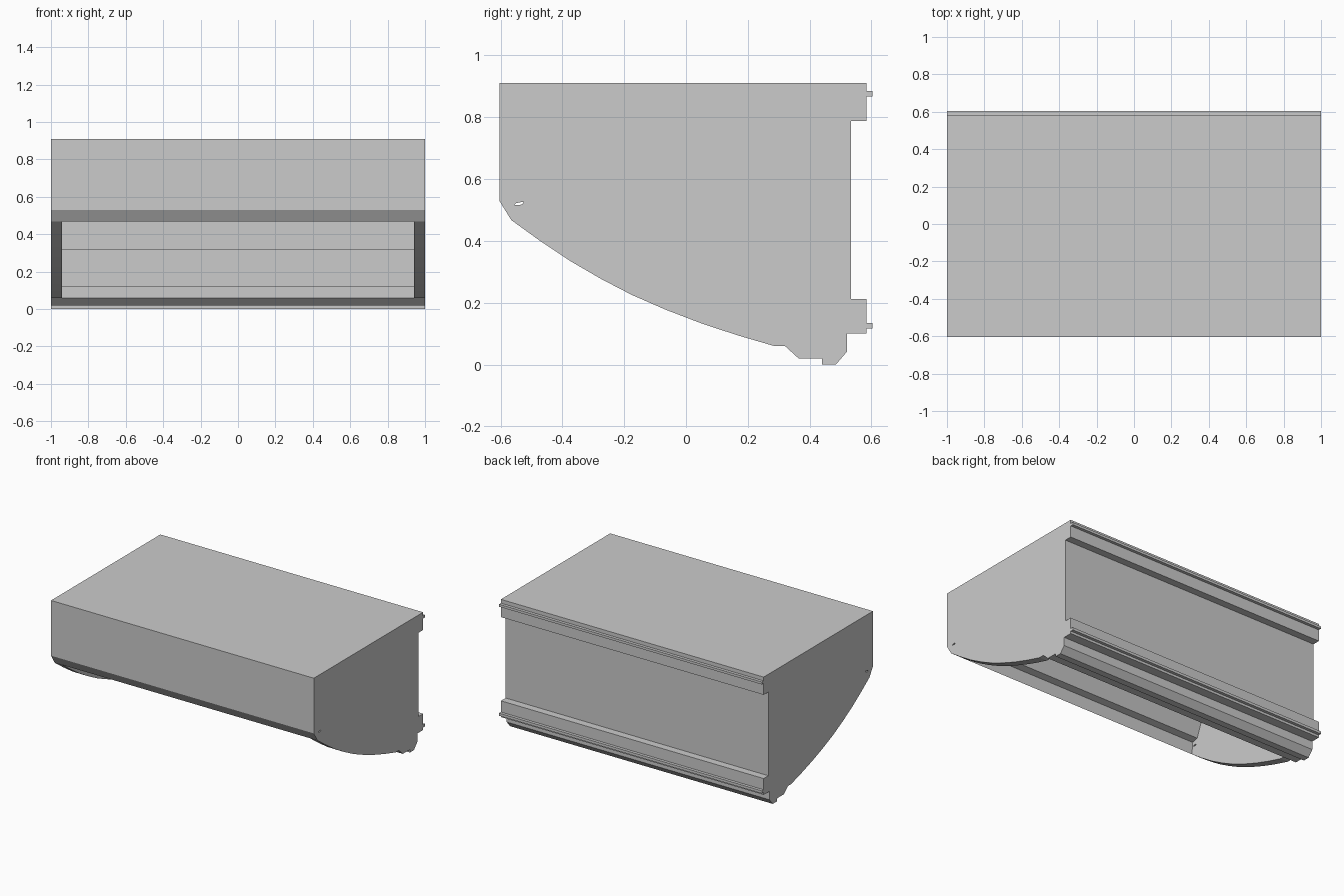
import bpy, bmesh

if "Cube" in bpy.data.objects:
    bpy.data.objects.remove(bpy.data.objects["Cube"])


def extrude_profile(name, points, half_width):
    """Prism along x from a closed (y, z) outline."""
    bm = bmesh.new()
    face = bm.faces.new([bm.verts.new((-half_width, y, z)) for y, z in points])
    ext = bmesh.ops.extrude_face_region(bm, geom=[face])
    moved = [v for v in ext["geom"] if isinstance(v, bmesh.types.BMVert)]
    bmesh.ops.translate(bm, verts=moved, vec=(2 * half_width, 0, 0))
    bmesh.ops.recalc_face_normals(bm, faces=bm.faces)
    mesh = bpy.data.meshes.new(name)
    bm.to_mesh(mesh)
    bm.free()
    obj = bpy.data.objects.new(name, mesh)
    bpy.context.collection.objects.link(obj)
    return obj


def cut(target, cutter):
    """Subtract the cutter and remove it."""
    cutter.hide_render = True
    mod = target.modifiers.new("cut", 'BOOLEAN')
    mod.operation = 'DIFFERENCE'
    mod.solver = 'EXACT'
    mod.object = cutter
    bpy.context.view_layer.objects.active = target
    bpy.ops.object.modifier_apply(modifier=mod.name)
    bpy.data.objects.remove(cutter)


# Housing: boxy top, faceted curved underside, stepped sill and back rails
back = [(-0.604, 0.91), (0.584, 0.91), (0.584, 0.788), (0.533, 0.788),
        (0.533, 0.212), (0.584, 0.212), (0.584, 0.10), (0.521, 0.10)]
sill = [(0.521, 0.042), (0.485, 0.0), (0.44, 0.0), (0.44, 0.02),
        (0.364, 0.02), (0.32, 0.06), (0.285, 0.06)]
curve = [(0.165, 0.095), (0.05, 0.133), (-0.065, 0.177), (-0.175, 0.225),
         (-0.275, 0.277), (-0.375, 0.335), (-0.475, 0.402), (-0.565, 0.467)]
housing = extrude_profile("housing", back + sill + curve + [(-0.604, 0.53)], 1.0)

# Cavity open to the underside, leaving the end panels and a stepped back wall
cavity = [(-0.565, -0.1), (-0.565, 0.467), (-0.56, 0.55), (-0.515, 0.56),
          (-0.478, 0.655), (-0.41, 0.74), (-0.29, 0.80), (-0.12, 0.82),
          (0.47, 0.82), (0.47, 0.32), (0.40, 0.32), (0.40, 0.12),
          (0.32, 0.12), (0.32, -0.1)]
cut(housing, extrude_profile("cavity_cutter", cavity, 0.942))

# Small slot through both end panels
slot = [(-0.555, 0.516), (-0.53, 0.517), (-0.525, 0.527), (-0.55, 0.522)]
cut(housing, extrude_profile("slot_cutter", slot, 1.1))

# Hanging tongues on the back rails
for name, z0, z1 in (("upper_tongue", 0.867, 0.884), ("lower_tongue", 0.117, 0.135)):
    extrude_profile(name, [(0.584, z0), (0.604, z0), (0.604, z1), (0.584, z1)], 1.0)
